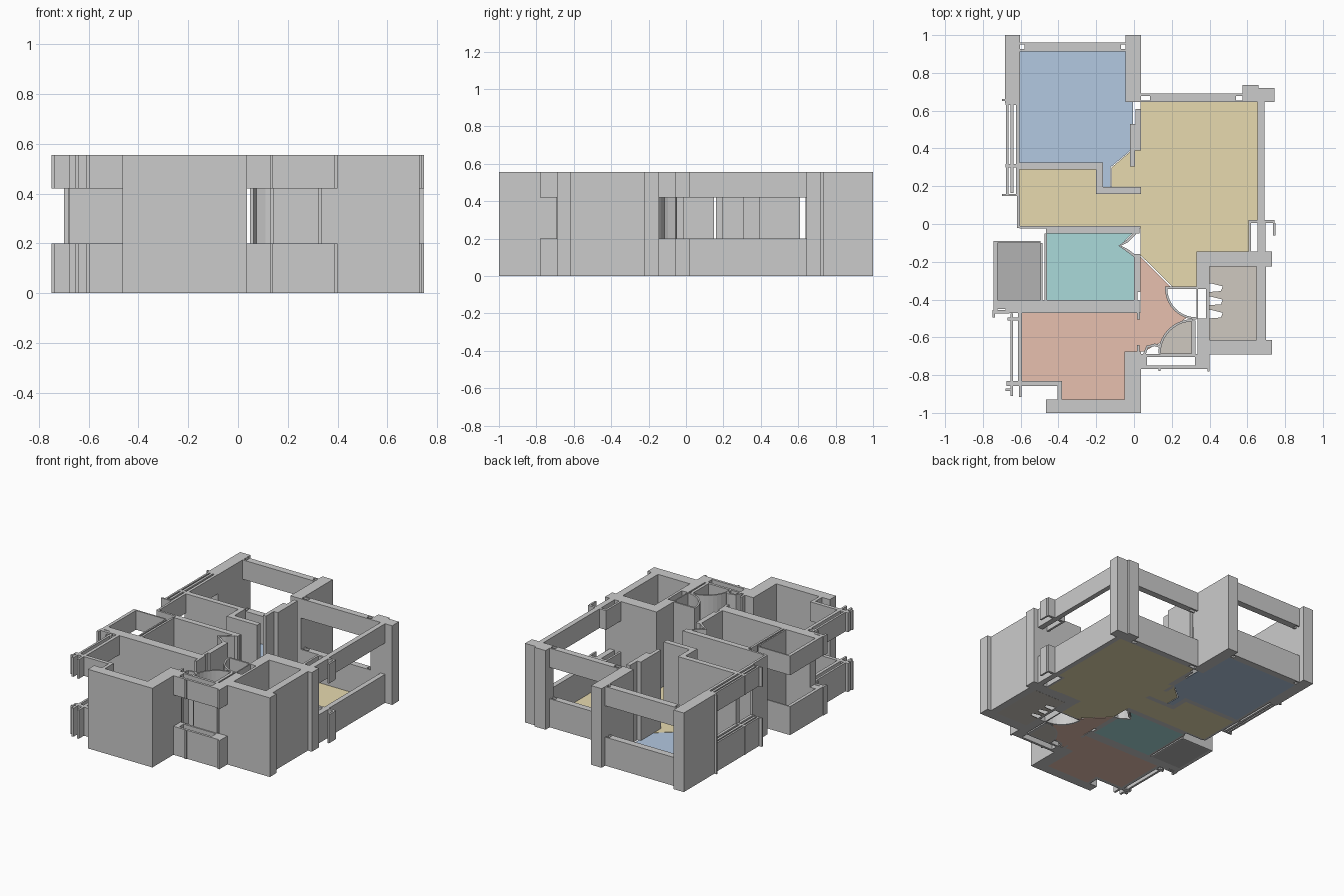
import bpy, bmesh
from math import sin, cos, pi
from mathutils import Vector

H, SILL, HEAD = 0.555, 0.2, 0.42   # wall height, window opening bottom / top


def finish(name, bm, color=None):
    bmesh.ops.recalc_face_normals(bm, faces=bm.faces)
    me = bpy.data.meshes.new(name)
    bm.to_mesh(me)
    bm.free()
    ob = bpy.data.objects.new(name, me)
    bpy.context.collection.objects.link(ob)
    if color:
        mat = bpy.data.materials.new(name + "_colour")
        mat.diffuse_color = (*color, 1)
        me.materials.append(mat)
    return ob


def prism(bm, pts, z0, z1):
    face = bm.faces.new([bm.verts.new((x, y, z0)) for x, y in pts])
    top = bmesh.ops.extrude_face_region(bm, geom=[face])["geom"]
    vs = [v for v in top if isinstance(v, bmesh.types.BMVert)]
    bmesh.ops.translate(bm, verts=vs, vec=(0, 0, z1 - z0))


def box(bm, r, z0, z1):
    x0, x1, y0, y1 = r
    prism(bm, [(x0, y0), (x1, y0), (x1, y1), (x0, y1)], z0, z1)


def walls(name, rects):
    bm = bmesh.new()
    for r in rects:
        box(bm, r, 0, H)
    finish(name, bm)


def window(name, rects):
    for part, z0, z1 in (("sill", 0, SILL), ("header", HEAD, H)):
        bm = bmesh.new()
        for r in rects:
            box(bm, r, z0, z1)
        finish(f"{name}_{part}", bm)


def ribbon(name, pts, t=0.012):
    # thin upright wall following a path
    p = [Vector(q) for q in pts]
    left, right = [], []
    for i, q in enumerate(p):
        d = (p[min(i + 1, len(p) - 1)] - p[max(i - 1, 0)]).normalized()
        n = Vector((-d.y, d.x)) * t / 2
        left.append(q + n)
        right.append(q - n)
    bm = bmesh.new()
    prism(bm, left + right[::-1], 0, H)
    finish(name, bm)


def arc(cx, cy, r, a0, a1, n=10):
    return [(cx + r * cos(a0 + (a1 - a0) * i / n), cy + r * sin(a0 + (a1 - a0) * i / n))
            for i in range(n + 1)]


def floor(name, pts, color):
    bm = bmesh.new()
    prism(bm, pts, 0, 0.004)
    finish(name, bm, color)


# structural pillars
walls("back_left_pillar", [(-0.683, -0.603, 0.64, 1.0), (-0.7, -0.683, 0.65, 0.662)])
walls("back_middle_pillar", [(-0.045, 0.036, 0.645, 1.0)])
walls("back_right_pillar", [(0.575, 0.66, 0.645, 0.735), (0.66, 0.745, 0.645, 0.72)])
walls("front_pillar", [(-0.465, 0.036, -1.0, -0.93), (-0.05, 0.036, -0.93, -0.675),
                       (0.015, 0.03, -0.675, -0.64)])

# interior partitions
walls("bedroom_kitchen_partition", [(-0.615, -0.165, 0.288, 0.325), (-0.2, -0.165, 0.16, 0.288),
                                    (-0.165, 0.036, 0.16, 0.197)])
walls("bedroom_living_partition", [(0.008, 0.036, 0.39, 0.61), (-0.02, 0.008, 0.39, 0.53),
                                   (-0.02, 0.005, 0.305, 0.39)])
walls("kitchen_side_wall", [(-0.62, -0.604, -0.02, 0.15)])
walls("bathroom_walls", [(-0.605, 0.035, -0.025, -0.01), (-0.465, 0.03, -0.05, -0.025),
                         (-0.495, -0.485, -0.41, -0.1), (-0.475, -0.46, -0.405, -0.05),
                         (0.0, 0.018, -0.41, -0.16), (0.018, 0.035, -0.36, -0.16)])
walls("front_bedroom_partition", [(-0.68, 0.03, -0.47, -0.402), (0.015, 0.033, -0.505, -0.47)])

# lift shaft
walls("shaft_walls", [(0.33, 0.73, -0.225, -0.145), (0.33, 0.40, -0.345, -0.225),
                      (0.648, 0.70, -0.62, -0.225), (0.36, 0.73, -0.69, -0.615),
                      (0.335, 0.40, -0.69, -0.5), (0.382, 0.40, -0.5, -0.345),
                      (0.70, 0.73, -0.225, -0.15), (0.33, 0.338, -0.5, -0.345)])
walls("service_closet_wall", [(0.305, 0.325, -0.69, -0.51), (0.14, 0.325, -0.695, -0.685)])

# window walls: a low sill and a header above an open band
window("back_bedroom_window", [(-0.603, -0.045, 0.912, 0.926), (-0.58, -0.07, 0.926, 0.95),
                               (-0.603, -0.045, 0.95, 0.96)])
window("back_living_window", [(0.036, 0.575, 0.645, 0.655), (0.085, 0.54, 0.655, 0.678),
                              (0.036, 0.575, 0.678, 0.69)])
window("right_living_window", [(0.655, 0.69, 0.02, 0.645), (0.605, 0.745, 0.005, 0.022),
                               (0.605, 0.62, -0.15, 0.005), (0.655, 0.695, -0.15, 0.005),
                               (0.735, 0.748, -0.06, 0.005)])
window("left_bedroom_window", [(-0.677, -0.664, 0.15, 0.64), (-0.655, -0.638, 0.165, 0.63),
                               (-0.625, -0.605, 0.15, 0.64), (-0.68, -0.61, 0.3, 0.318),
                               (-0.7, -0.61, 0.147, 0.158), (-0.68, -0.605, 0.63, 0.642)])
window("balcony", [(-0.745, -0.722, -0.46, -0.09), (-0.722, -0.495, -0.1, -0.09),
                   (-0.722, -0.68, -0.45, -0.402), (-0.75, -0.66, -0.475, -0.455),
                   (-0.75, -0.735, -0.495, -0.475)])
window("left_front_bedroom_window", [(-0.655, -0.64, -0.91, -0.475), (-0.615, -0.592, -0.85, -0.47),
                                     (-0.67, -0.592, -0.51, -0.495), (-0.675, -0.38, -0.858, -0.832),
                                     (-0.405, -0.382, -0.93, -0.858), (-0.68, -0.64, -0.885, -0.87),
                                     (-0.61, -0.595, -0.915, -0.858)])
window("front_stair_window", [(0.036, 0.40, -0.703, -0.688), (0.036, 0.40, -0.767, -0.75),
                              (0.036, 0.07, -0.75, -0.703), (0.322, 0.40, -0.75, -0.703),
                              (0.388, 0.40, -0.78, -0.75), (0.13, 0.14, -0.777, -0.767)])

# curved entrance walls and small door niches
ribbon("entrance_arc", arc(0.33, -0.34, 0.16, pi, 1.5 * pi))
ribbon("entrance_straight", [(0.165, -0.338), (0.335, -0.338)])
ribbon("closet_arc", arc(0.31, -0.685, 0.175, pi, pi / 2))
ribbon("closet_niche", [(0.14, -0.65), (0.11, -0.64), (0.07, -0.65), (0.055, -0.69)], 0.014)
ribbon("bathroom_niche", [(0.005, -0.05), (-0.035, -0.09), (-0.075, -0.115),
                          (-0.035, -0.14), (0.005, -0.17)], 0.014)

# coloured room floors
floor("bedroom_floor", [(-0.605, 0.915), (-0.045, 0.915), (-0.045, 0.645), (-0.005, 0.645),
                        (-0.005, 0.4), (-0.125, 0.3), (-0.125, 0.195), (-0.167, 0.195),
                        (-0.167, 0.32), (-0.605, 0.32)], (0.45, 0.58, 0.75))
floor("living_floor", [(0.035, 0.646), (0.656, 0.646), (0.656, 0.02), (0.61, 0.02), (0.61, -0.15),
                       (0.333, -0.15), (0.333, -0.333), (0.205, -0.333), (0.035, -0.165),
                       (0.035, -0.012), (-0.605, -0.012), (-0.605, 0.29), (-0.198, 0.29),
                       (-0.198, 0.162), (0.034, 0.162), (0.034, 0.195), (-0.12, 0.195),
                       (-0.12, 0.298), (0.0, 0.4), (0.035, 0.4)], (0.8, 0.7, 0.43))
floor("bathroom_floor", [(-0.462, -0.05), (-0.01, -0.05), (-0.075, -0.115), (0.001, -0.17),
                         (0.001, -0.403), (-0.462, -0.403)], (0.4, 0.7, 0.7))
floor("balcony_floor", [(-0.723, -0.1), (-0.495, -0.1), (-0.495, -0.402), (-0.723, -0.402)],
      (0.45, 0.45, 0.45))
floor("front_bedroom_floor", [(0.034, -0.172), (0.195, -0.335)] +
      arc(0.33, -0.34, 0.165, pi, 1.4 * pi, 6) +
      arc(0.31, -0.685, 0.18, 0.6 * pi, 0.9 * pi, 5) +
      [(0.05, -0.675), (-0.05, -0.675), (-0.05, -0.931), (-0.384, -0.931), (-0.384, -0.835),
       (-0.593, -0.835), (-0.593, -0.469), (0.034, -0.469)], (0.8, 0.53, 0.43))
shaft = [(0.399, -0.226), (0.649, -0.226), (0.649, -0.616), (0.399, -0.616)]
for y in (-0.5, -0.43, -0.36):     # ragged notches on the shaft door side
    shaft += [(0.399, y), (0.46, y + 0.005), (0.47, y + 0.03), (0.41, y + 0.045), (0.399, y + 0.045)]
floor("shaft_floor", shaft, (0.62, 0.58, 0.53))
floor("closet_floor", [(0.306, -0.686)] + arc(0.306, -0.686, 0.17, pi / 2, pi, 8), (0.62, 0.58, 0.53))
